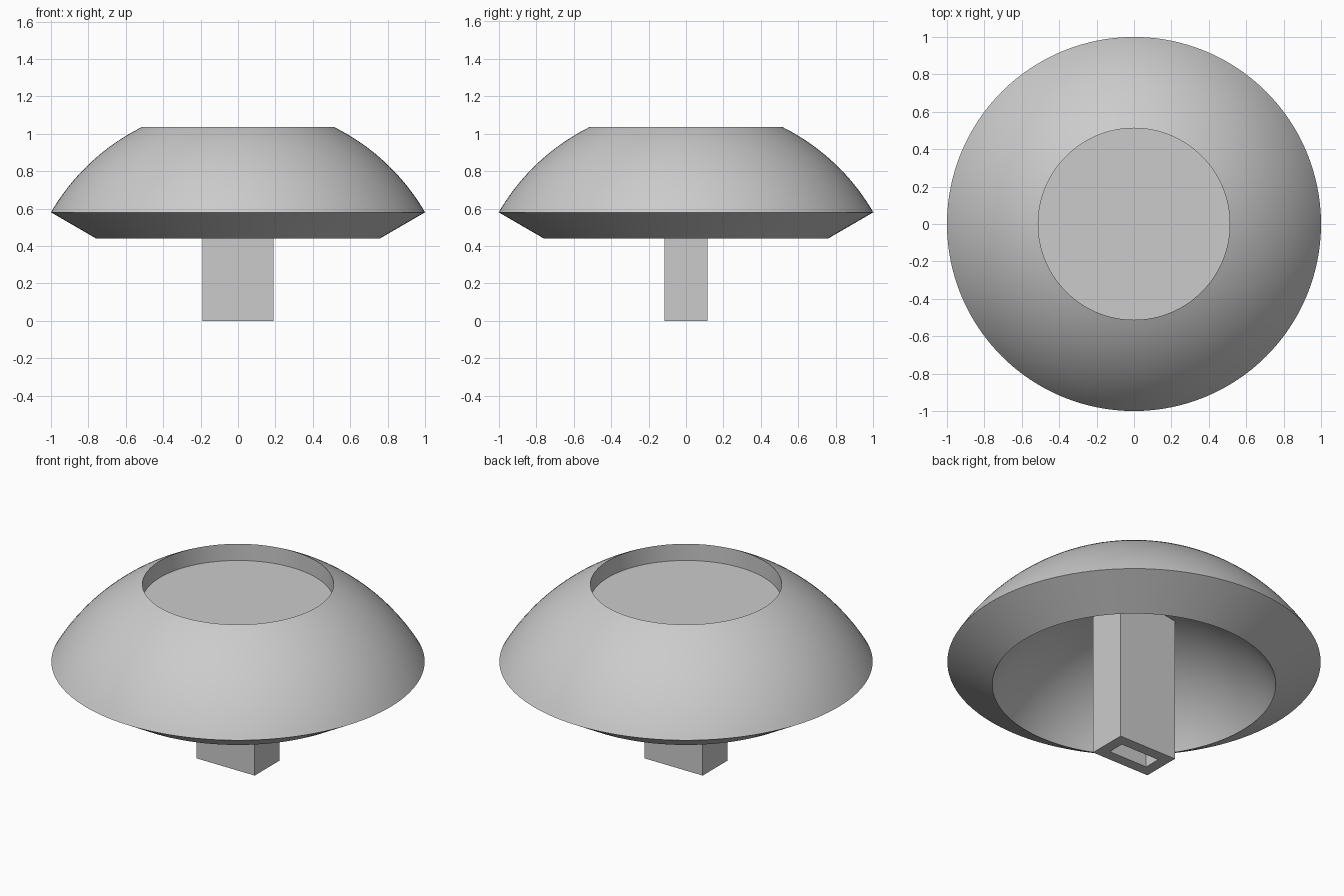
import bpy, bmesh, math

if "Cube" in bpy.data.objects:
    bpy.data.objects.remove(bpy.data.objects["Cube"])

grey = bpy.data.materials.new("neutral_grey")
grey.diffuse_color = (0.6, 0.6, 0.6, 1)
grey.use_nodes = True
grey.node_tree.nodes["Principled BSDF"].inputs["Base Color"].default_value = grey.diffuse_color


def make_object(name, bm):
    bmesh.ops.recalc_face_normals(bm, faces=bm.faces)
    mesh = bpy.data.meshes.new(name)
    bm.to_mesh(mesh)
    bm.free()
    mesh.materials.append(grey)
    obj = bpy.data.objects.new(name, mesh)
    bpy.context.collection.objects.link(obj)
    bpy.ops.object.select_all(action='DESELECT')
    obj.select_set(True)
    bpy.context.view_layer.objects.active = obj
    bpy.ops.object.shade_smooth_by_angle(angle=math.radians(25))
    return obj


def arc(radius, start, end, steps):
    """Points (r, z) on a circle about the origin, angles from the horizontal."""
    angles = [start + (end - start) * i / steps for i in range(steps + 1)]
    return [(radius * math.cos(a), radius * math.sin(a)) for a in angles]


# Cap: spherical shell with a radial rim cut and a flat-floored round recess on top
RIM = math.atan2(0.58, 1.0)
OUTER, INNER = 1.156, 0.878
RECESS_R, RECESS_Z = 0.512, 0.938
profile = [(0, RECESS_Z), (RECESS_R, RECESS_Z)]
profile += arc(OUTER, math.acos(RECESS_R / OUTER), RIM, 20)
profile += arc(INNER, RIM, math.pi / 2, 24)
profile[-1] = (0, INNER)

bm = bmesh.new()
verts = [bm.verts.new((r, 0, z)) for r, z in profile]
edges = [bm.edges.new(pair) for pair in zip(verts, verts[1:])]
bmesh.ops.spin(bm, geom=verts + edges, cent=(0, 0, 0), axis=(0, 0, 1),
               angle=math.tau, steps=128, use_merge=True)
bmesh.ops.remove_doubles(bm, verts=bm.verts, dist=1e-5)
make_object("domed_cap", bm)

# Stem: rectangular tube running up into the cap
bm = bmesh.new()
corners = [(-1, -1), (1, -1), (1, 1), (-1, 1)]
rings = []
for hx, hy, z in [(0.19, 0.115, 0), (0.19, 0.115, 0.89),
                  (0.127, 0.05, 0.89), (0.127, 0.05, 0)]:
    rings.append([bm.verts.new((sx * hx, sy * hy, z)) for sx, sy in corners])
for a, b in zip(rings, rings[1:] + rings[:1]):
    for i in range(4):
        j = (i + 1) % 4
        bm.faces.new((a[i], a[j], b[j], b[i]))
make_object("hollow_stem", bm)
